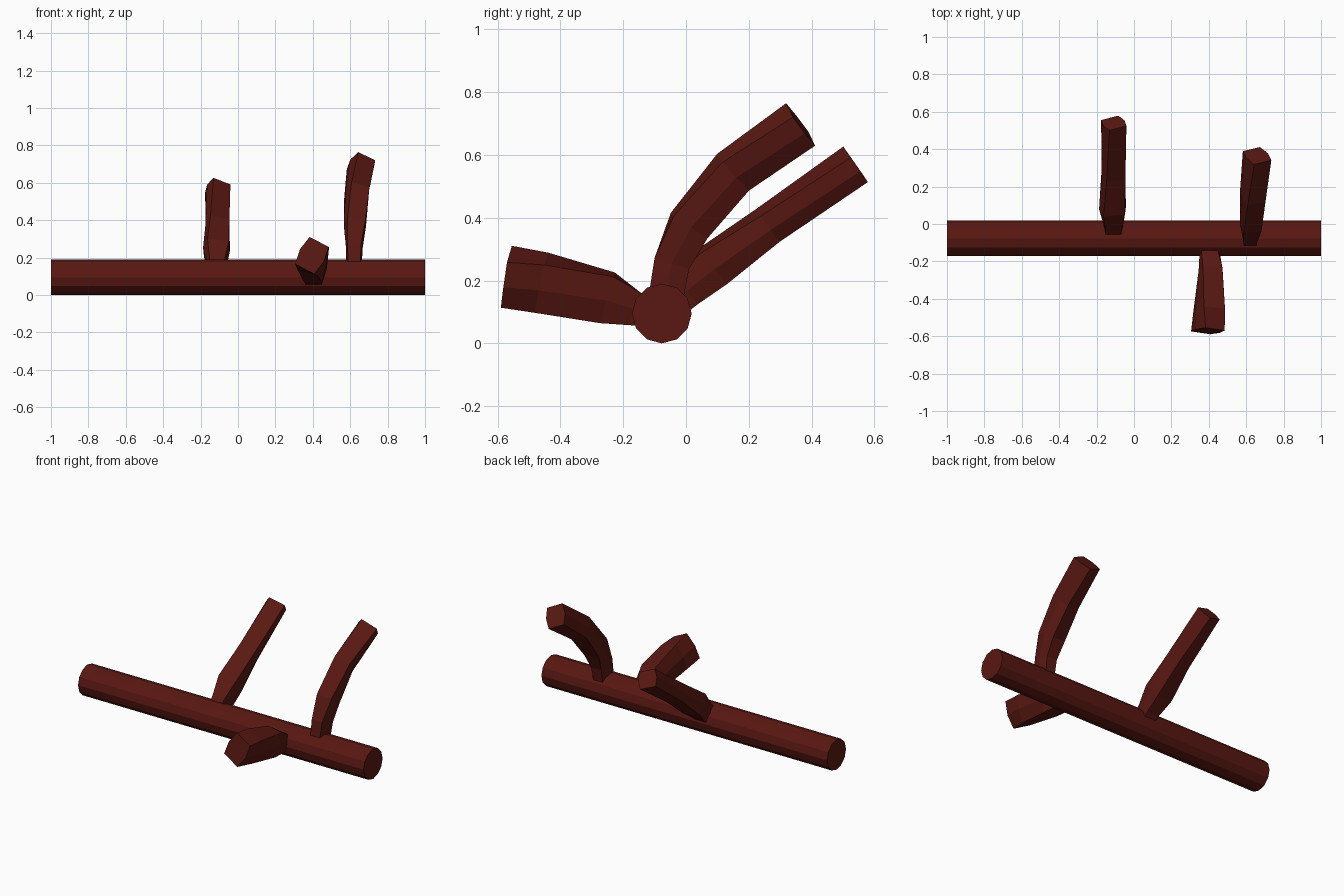
import bpy, bmesh
from math import sin, cos, radians
from mathutils import Vector, Matrix

if "Cube" in bpy.data.objects:
    bpy.data.objects.remove(bpy.data.objects["Cube"])

bark = bpy.data.materials.new("dark_bark")
bark.diffuse_color = (0.1, 0.009, 0.006, 1)
bark.use_nodes = True
bark.node_tree.nodes["Principled BSDF"].inputs["Base Color"].default_value = bark.diffuse_color


def finish(bm, name):
    bmesh.ops.recalc_face_normals(bm, faces=bm.faces)
    mesh = bpy.data.meshes.new(name)
    bm.to_mesh(mesh)
    bm.free()
    mesh.materials.append(bark)
    bpy.context.collection.objects.link(bpy.data.objects.new(name, mesh))


def skin(bm, rings):
    """Join vertex rings with quads and cap both ends; returns the quads by row."""
    loops = [[bm.verts.new(p) for p in r] for r in rings]
    n = len(loops[0])
    rows = [[bm.faces.new((a[i], a[(i + 1) % n], b[(i + 1) % n], b[i])) for i in range(n)]
            for a, b in zip(loops, loops[1:])]
    bm.faces.new(loops[0])
    bm.faces.new(loops[-1])
    return rows


# Trunk: 12-sided log along x, with two recessed panels in the front
CY, R = -0.077, 0.095
stations = [-1, -0.74, -0.43, -0.16, -0.065, 1]
bm = bmesh.new()
rows = skin(bm, [[(x, CY + R * cos(radians(30 * k)), R + R * sin(radians(30 * k)))
                  for k in range(12)] for x in stations])
bmesh.ops.recalc_face_normals(bm, faces=bm.faces)
for faces, depth in ((rows[1][3:6], 0.75), (rows[3][5:7], 0.7)):
    new = bmesh.ops.extrude_face_region(bm, geom=faces)["geom"]
    for v in new:
        if isinstance(v, bmesh.types.BMVert):
            v.co.y = CY + (v.co.y - CY) * depth
            v.co.z = R + (v.co.z - R) * depth
finish(bm, "trunk")

# Branches: hexagonal rings (x, y, z, width, thickness, roll in degrees)
HEX = [(1, 0), (0.8, 1), (-0.8, 1), (-1, 0), (-0.8, -1), (0.8, -1)]
branches = {
    "back_branch": [(-0.11, -0.05, 0.12, 0.10, 0.10, 0), (-0.11, 0.0, 0.165, 0.105, 0.11, 0),
                    (-0.115, 0.085, 0.245, 0.145, 0.13, -8), (-0.11, 0.26, 0.375, 0.13, 0.105, -15),
                    (-0.108, 0.54, 0.57, 0.125, 0.105, -25)],
    "upper_branch": [(0.62, -0.065, 0.14, 0.08, 0.11, 0), (0.622, -0.045, 0.255, 0.09, 0.115, 0),
                     (0.625, 0.01, 0.375, 0.12, 0.13, -8), (0.635, 0.15, 0.545, 0.125, 0.13, -18),
                     (0.658, 0.365, 0.697, 0.13, 0.13, -28)],
    "front_branch": [(0.405, -0.13, 0.098, 0.11, 0.09, 0), (0.405, -0.165, 0.11, 0.11, 0.11, 0),
                     (0.41, -0.25, 0.145, 0.13, 0.155, -8), (0.402, -0.46, 0.193, 0.15, 0.165, -20),
                     (0.395, -0.572, 0.212, 0.145, 0.165, -28)],
}
for name, path in branches.items():
    pts = [Vector(p[:3]) for p in path]
    rings = []
    for i, (x, y, z, w, t, roll) in enumerate(path):
        tangent = (pts[min(i + 1, len(pts) - 1)] - pts[max(i - 1, 0)]).normalized()
        u = (Vector((1, 0, 0)) - tangent * tangent.x).normalized()
        v = u.cross(tangent)
        if path[-1][1] < 0:
            v = -v
        turn = Matrix.Rotation(radians(roll), 2)
        ring = []
        for a, b in HEX:
            q = turn @ Vector((a * w / 2, b * t / 2))
            ring.append(pts[i] + u * q.x + v * q.y)
        rings.append(ring)
    bm = bmesh.new()
    skin(bm, rings)
    finish(bm, name)
